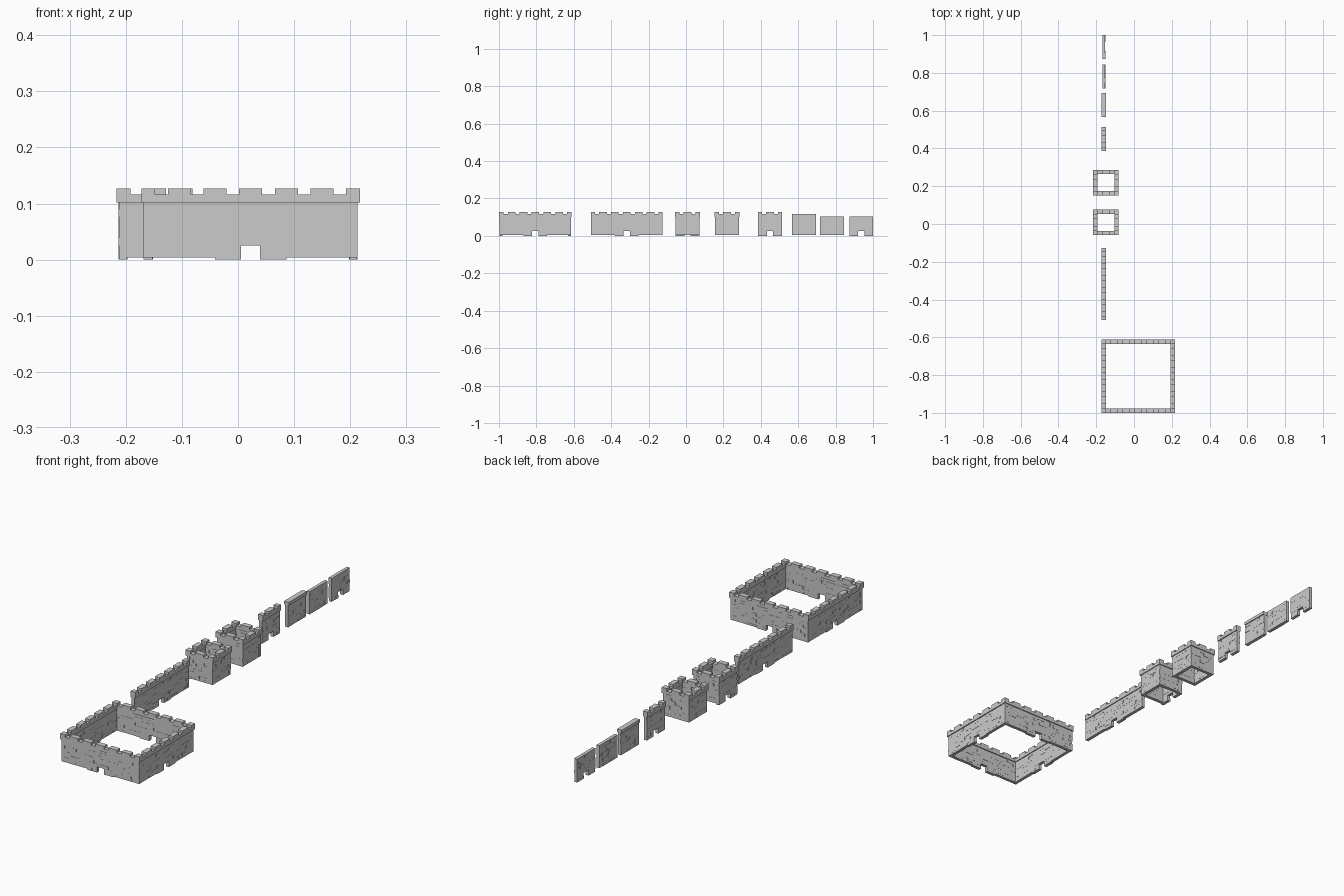
import bpy, bmesh, math, random
from mathutils import Matrix, Vector

if "Cube" in bpy.data.objects:
    bpy.data.objects.remove(bpy.data.objects["Cube"])

random.seed(4)
PANEL = 0.127            # length of one wall module
ROWS, ROW_H = 8, 0.01275
BODY_TOP, CAP_TOP, MERLON_TOP = 0.102, 0.116, 0.127
CAP_T = 0.023
DOOR_HALF = 0.017
CX = -0.1595             # line the loose pieces stand on


def box(bm, m, lo, hi):
    lo, hi = Vector(lo), Vector(hi)
    if min(hi - lo) < 1e-5:
        return
    size = hi - lo
    mat = m @ Matrix.Translation((lo + hi) / 2) @ Matrix.Diagonal((*size, 1))
    bmesh.ops.create_cube(bm, size=1, matrix=mat)


def panel(bm, m, u0, door, top):
    """One brick-faced module, optionally with a doorway."""
    u1, mid = u0 + PANEL, u0 + PANEL / 2
    base = 0.0 if door else 0.004
    sill = 2 * ROW_H
    full = [(u0, u1)]
    split = [(u0, mid - DOOR_HALF), (mid + DOOR_HALF, u1)]
    # mortar core
    if door:
        for a, b in split:
            box(bm, m, (a, -0.006, base), (b, 0.006, sill))
    box(bm, m, (u0, -0.006, sill if door else base), (u1, 0.006, top))
    # courses of uneven stones on both faces
    for side in (-1, 1):
        for r in range(ROWS):
            z0 = max(base, r * ROW_H)
            z1 = top if r == ROWS - 1 else (r + 1) * ROW_H
            for a, b in (split if door and r < 2 else full):
                u = a
                while u < b:
                    e = u + random.uniform(0.018, 0.042)
                    if b - e < 0.01:
                        e = b
                    d = random.choice((0.0066, 0.0072, 0.0072, 0.0078))
                    v = sorted((side * 0.004, side * d))
                    box(bm, m, (u, v[0], z0), (e, v[1], z1))
                    u = e


def wall(bm, m, doors, cap=True, merlons=True, extra=0.0, trim=0.0):
    """Row of modules with optional coping and battlements, centred on m."""
    n = len(doors)
    half = n * PANEL / 2
    for i, d in enumerate(doors):
        panel(bm, m, -half + i * PANEL, d, BODY_TOP if cap else 0.104)
    if not cap:
        return
    end = half + extra - trim
    t = CAP_T / 2
    box(bm, m, (-end, -t, BODY_TOP), (end, t, CAP_TOP))
    if merlons:
        pitch = PANEL / 2
        for k in range(-n, n + 1):
            a, b = k * pitch - 0.0205, k * pitch + 0.0205
            if k == -n:
                b, a = min(b, end), -end
            if k == n:
                a, b = max(a, -end), end
            if b > a:
                box(bm, m, (a, -t, CAP_TOP), (b, t, MERLON_TOP))


def finish(name, bm):
    mesh = bpy.data.meshes.new(name)
    bm.to_mesh(mesh)
    bm.free()
    bpy.context.collection.objects.link(bpy.data.objects.new(name, mesh))


def straight(name, y, doors, **kw):
    bm = bmesh.new()
    m = Matrix.Translation((CX, y, 0)) @ Matrix.Rotation(math.pi / 2, 4, 'Z')
    wall(bm, m, doors, **kw)
    finish(name, bm)


def enclosure(name, x, y, sides):
    """Four walls round a court; sides run front, right, back, left."""
    bm = bmesh.new()
    extra = 0.004
    off = len(sides[0]) * PANEL / 2 + extra - CAP_T / 2
    for i, doors in enumerate(sides):
        m = (Matrix.Translation((x, y, 0)) @ Matrix.Rotation(i * math.pi / 2, 4, 'Z')
             @ Matrix.Translation((0, -off, 0)))
        wall(bm, m, doors, extra=extra, trim=CAP_T if i % 2 else 0.0)
    finish(name, bm)


# Loose wall pieces
straight("door_panel", 0.9365, [True], cap=False)
straight("plain_panel", 0.781, [False], cap=False)
straight("capped_panel", 0.631, [False], merlons=False)
straight("battlement_door_panel", 0.449, [True])
straight("long_wall", -0.317, [False, True, False])

# Small square towers
enclosure("tower_closed", -0.149, 0.219, [[False]] * 4)
enclosure("tower_with_door", -0.149, 0.008, [[False], [False], [False], [True]])

# Large walled court with a doorway in every side
enclosure("castle_walls", 0.0225, -0.8055, [[False, True, False]] * 4)
